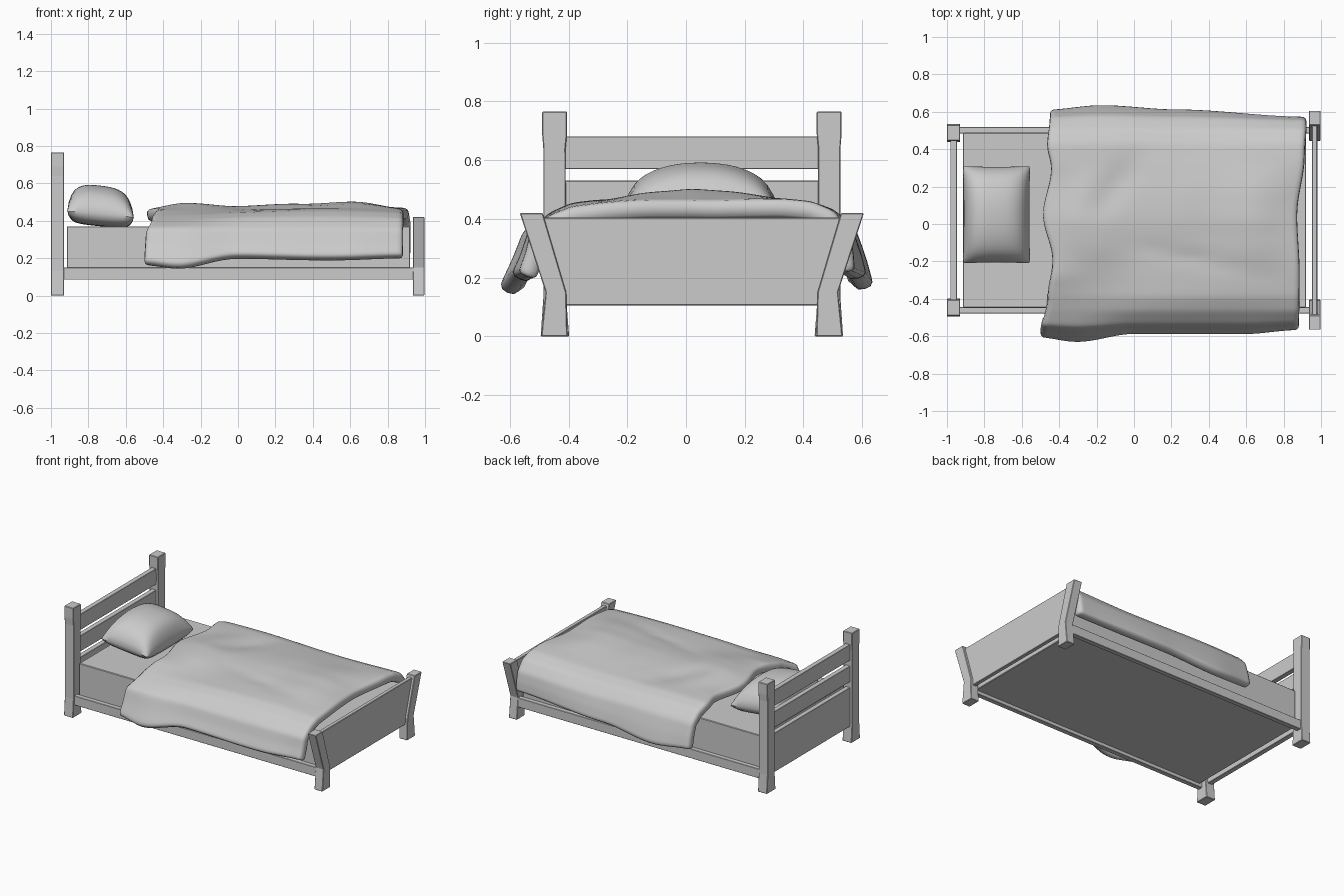
import bpy, bmesh, math
from mathutils import Vector

old = bpy.data.objects.get("Cube")
if old:
    bpy.data.objects.remove(old)

SHADE = (0.6, 0.6, 0.6, 1)
grey = bpy.data.materials.new("plain grey")
grey.use_nodes = True
grey.diffuse_color = SHADE
grey.node_tree.nodes["Principled BSDF"].inputs["Base Color"].default_value = SHADE

MID = 0.02  # centre line of the bed frame


def finish(name, bm, bevel=0.0, smooth=None):
    bmesh.ops.recalc_face_normals(bm, faces=bm.faces)
    mesh = bpy.data.meshes.new(name)
    bm.to_mesh(mesh)
    bm.free()
    mesh.materials.append(grey)
    obj = bpy.data.objects.new(name, mesh)
    bpy.context.collection.objects.link(obj)
    if bevel:
        mod = obj.modifiers.new("soft edges", "BEVEL")
        mod.width = bevel
    if smooth:
        bpy.ops.object.select_all(action="DESELECT")
        obj.select_set(True)
        bpy.context.view_layer.objects.active = obj
        bpy.ops.object.shade_smooth_by_angle(angle=math.radians(smooth))
    return obj


def box(name, x, y, z, bevel=0.002):
    bm = bmesh.new()
    bmesh.ops.create_cube(bm, size=1)
    for v in bm.verts:
        v.co = [lo + (c + 0.5) * (hi - lo) for c, (lo, hi) in zip(v.co, (x, y, z))]
    return finish(name, bm, bevel)


def extrude_profile(name, points, x0, x1, bevel=0.003):
    """Closed (y, z) outline pushed along x."""
    bm = bmesh.new()
    face = bm.faces.new([bm.verts.new((x0, y, z)) for y, z in points])
    new = bmesh.ops.extrude_face_region(bm, geom=[face])["geom"]
    for v in new:
        if isinstance(v, bmesh.types.BMVert):
            v.co.x = x1
    return finish(name, bm, bevel)


def ease(knots, x):
    """Smooth interpolation through (x, value) knots."""
    if x <= knots[0][0]:
        return knots[0][1]
    for (a, p), (b, q) in zip(knots, knots[1:]):
        if x <= b:
            t = (x - a) / (b - a)
            return p + (q - p) * t * t * (3 - 2 * t)
    return knots[-1][1]


# Posts and side rails, one pair per side
head_post = [(0.418, 0), (0.515, 0), (0.506, 0.13), (0.506, 0.64), (0.51, 0.69),
             (0.51, 0.765), (0.425, 0.765), (0.425, 0.69), (0.43, 0.64), (0.428, 0.13)]
foot_post = [(0.424, 0), (0.513, 0), (0.498, 0.15), (0.586, 0.42), (0.508, 0.42), (0.428, 0.15)]
for side, label in ((-1, "right"), (1, "left")):
    def mirrored(pts):
        return [(MID + side * y, z) for y, z in pts]
    extrude_profile("head_post_" + label, mirrored(head_post), -1.0, -0.93)
    extrude_profile("foot_post_" + label, mirrored(foot_post), 0.935, 0.997)
    edges = sorted((MID + side * 0.465, MID + side * 0.499))
    box("side_rail_" + label, (-0.935, 0.94), edges, (0.085, 0.15))

# Headboard slats and flared footboard panel
for label, z in (("top", (0.57, 0.68)), ("middle", (0.42, 0.53)), ("bottom", (0.108, 0.38))):
    box("headboard_slat_" + label, (-0.982, -0.947), (MID - 0.435, MID + 0.435), z)
extrude_profile("footboard_panel", [(MID - 0.435, 0.105), (MID + 0.435, 0.105),
                                    (MID + 0.515, 0.405), (MID - 0.515, 0.405)], 0.952, 0.98)

# Mattress
box("mattress", (-0.915, 0.92), (MID - 0.468, MID + 0.468), (0.108, 0.37), 0.004)

# Pillow: two puffed sheets sharing a seam with pointed corners
bm = bmesh.new()
bmesh.ops.create_cube(bm, size=2)
bmesh.ops.subdivide_edges(bm, edges=bm.edges, cuts=11, use_grid_fill=True)
for v in bm.verts:
    u, w, side = v.co
    edge = max(0, (1 - abs(u) ** 3.2) * (1 - abs(w) ** 2.3))
    pinch = 1 - 0.03 * (1 - u * u) * abs(w) ** 4 - 0.02 * (1 - w * w) * abs(u) ** 4
    seam = 0.432 - 0.018 * u
    height = (0.156 - 0.004 * u) * edge ** 0.55 if side > 0 else 0.062 * edge ** 0.3
    v.co = Vector((-0.735 + 0.19 * u * pinch, 0.05 + 0.277 * w * pinch, seam + side * height))
bmesh.ops.remove_doubles(bm, verts=bm.verts, dist=0.0005)
pillow = finish("pillow", bm, smooth=80)
pillow.modifiers.new("round", "SUBSURF").levels = 1

# Duvet: draped sheet with rippled edges, thickened and smoothed
ridge = [(-0.5, 0.466), (-0.25, 0.502), (0.02, 0.474), (0.35, 0.488), (0.65, 0.51), (0.92, 0.474)]
head_edge = [(-0.62, -0.505), (-0.4, -0.465), (-0.2, -0.438), (0.05, -0.495), (0.3, -0.445),
             (0.42, -0.468), (0.6, -0.453)]
foot_edge = [(-0.6, 0.885), (-0.25, 0.89), (0.05, 0.878), (0.35, 0.915), (0.58, 0.925)]
reach = {-1: [(-0.5, 0.632), (-0.28, 0.66), (0.02, 0.614), (0.6, 0.616), (0.9, 0.592)],
         1: [(-0.5, 0.595), (-0.2, 0.621), (0.2, 0.597), (0.9, 0.555)]}
hem = {-1: [(-0.5, 0.18), (-0.3, 0.16), (0.02, 0.215), (0.5, 0.205), (0.9, 0.213)],
       1: [(-0.5, 0.19), (-0.2, 0.168), (0.2, 0.203), (0.9, 0.22)]}


def drape(x, t):
    """Outer surface point (y, z) at length x and across position t in -1..1."""
    side = 1 if t > 0 else -1
    top, out, low = ease(ridge, x), ease(reach[side], x), ease(hem[side], x)
    shoulder = 0.535 + (out - 0.55) * 0.35
    flat = 0.464 + 0.004 * side
    sag = ease([(-0.5, 0.02), (0.1, 0)], x) if side < 0 else 0
    path = [(0, top), (0.15, top * 0.65 + flat * 0.35), (0.3, flat), (0.41, flat - 0.012 - sag),
            (0.485, flat - 0.042 - sag), (shoulder, 0.358),
            ((shoulder + out) / 2 + 0.004 * side, (0.358 + low) / 2), (out, low)]
    f = abs(t) * (len(path) - 1)
    i = min(int(f), len(path) - 2)
    y, z = Vector(path[i]).lerp(Vector(path[i + 1]), f - i)
    return MID + side * y, z


def ripple(x, y):
    r = 0.004 * math.sin(6 * x + 4 * y) + 0.004 * math.sin(11 * y - 4 * x + 1)
    r -= 0.02 * math.exp(-((x + 0.1 - 0.6 * (y - 0.2)) / 0.1) ** 2 - ((y - 0.2) / 0.16) ** 2)
    r -= 0.012 * math.exp(-((x - 0.3) / 0.3) ** 2 - ((y + 0.12 + 0.2 * x) / 0.035) ** 2)
    return r


bm = bmesh.new()
NX, NY = 40, 42
rows = []
for i in range(NX + 1):
    u = i / NX
    row = []
    for j in range(NY + 1):
        t = 2 * j / NY - 1
        y, z = drape(-0.48 + 1.38 * u, t)
        x0, x1 = ease(head_edge, y), ease(foot_edge, y)
        x = x0 + (x1 - x0) * u
        z += ripple(x, y) * (1 - abs(t) ** 3)
        z -= 0.006 * (abs(2 * u - 1) ** 12) * (1 - abs(t))
        row.append(bm.verts.new((x, y, z)))
    rows.append(row)
for a, b in zip(rows, rows[1:]):
    for j in range(NY):
        bm.faces.new((a[j], b[j], b[j + 1], a[j + 1]))
duvet = finish("duvet", bm, smooth=80)
if sum(p.normal.z for p in duvet.data.polygons) < 0:
    duvet.data.flip_normals()
thick = duvet.modifiers.new("thickness", "SOLIDIFY")
thick.thickness = 0.065
thick.offset = -1
duvet.modifiers.new("round", "SUBSURF").levels = 1
